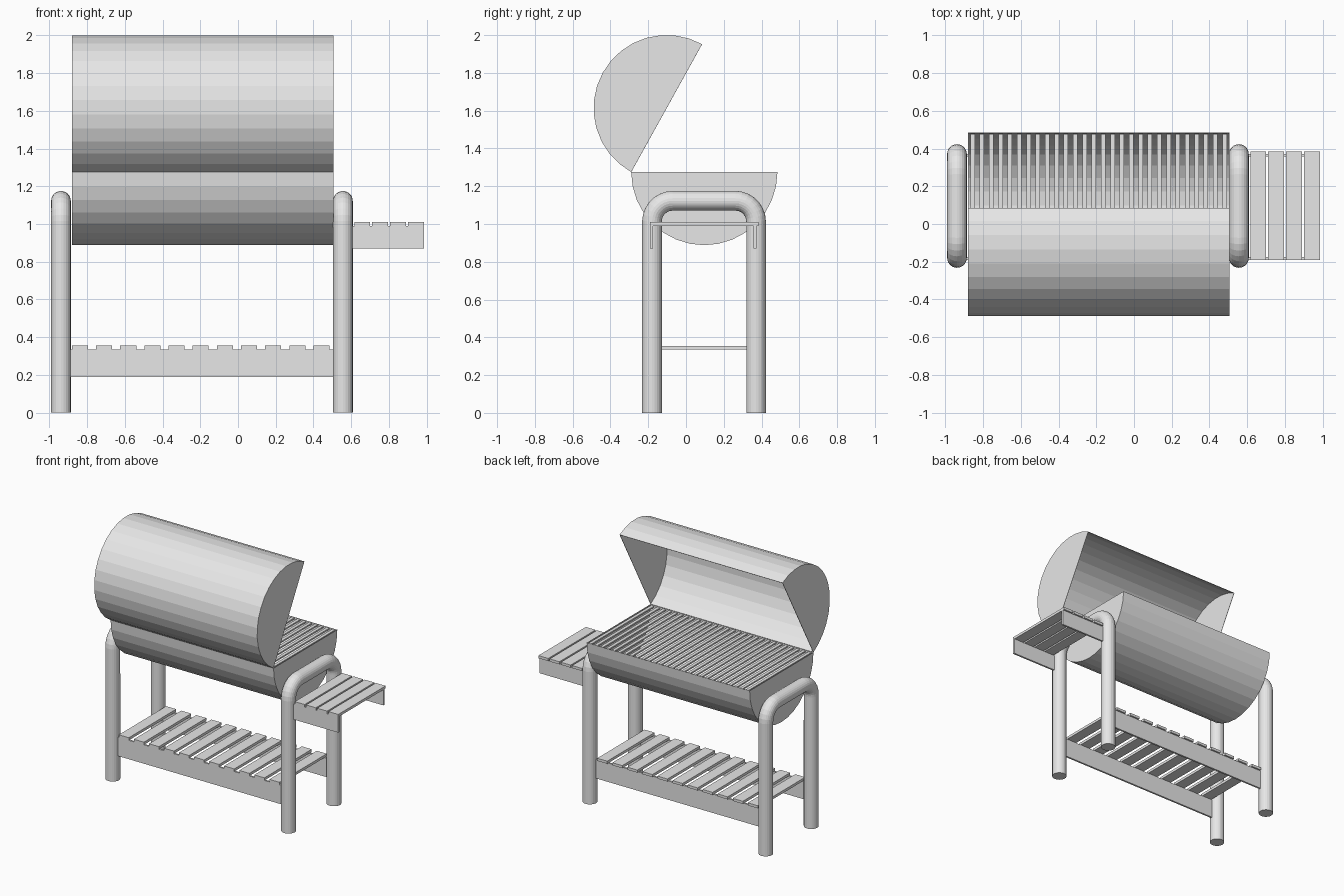
import bpy, bmesh
from math import sin, cos, pi, radians
from mathutils import Vector

cube = bpy.data.objects.get("Cube")
if cube:
    bpy.data.objects.remove(cube)

GREY = (0.8, 0.8, 0.8, 1)
metal = bpy.data.materials.new("light_grey")
metal.use_nodes = True
metal.diffuse_color = GREY
metal.node_tree.nodes["Principled BSDF"].inputs["Base Color"].default_value = GREY


def add_object(name, data):
    obj = bpy.data.objects.new(name, data)
    data.materials.append(metal)
    bpy.context.scene.collection.objects.link(obj)
    return obj


def mesh_object(name, bm):
    bmesh.ops.recalc_face_normals(bm, faces=bm.faces)
    mesh = bpy.data.meshes.new(name)
    bm.to_mesh(mesh)
    bm.free()
    return add_object(name, mesh)


def box(bm, x, y, z):
    corners = bmesh.ops.create_cube(bm, size=1)["verts"]
    for v in corners:
        v.co = Vector([a + (b - a) * (c + 0.5) for (a, b), c in zip((x, y, z), v.co)])


LEFT, RIGHT = -0.88, 0.505      # ends of the barrel
RADIUS, RIM = 0.387, 1.275
BOWL_Y = 0.097


def half_barrel(name, y, z, start):
    """Hollow half cylinder along x, open on its flat side."""
    bm = bmesh.new()
    angles = [start + pi * i / 16 for i in range(17)]
    ends = [[bm.verts.new((x, y + RADIUS * cos(a), z + RADIUS * sin(a))) for a in angles]
            for x in (LEFT, RIGHT)]
    for i in range(16):
        bm.faces.new((ends[0][i], ends[0][i + 1], ends[1][i + 1], ends[1][i]))
    for ring in ends:
        bm.faces.new(ring)
    obj = mesh_object(name, bm)
    shell = obj.modifiers.new("thin_wall", "SOLIDIFY")
    shell.thickness = 0.004
    # Wall grows towards the axis whichever way the normals settled
    face = obj.data.polygons[8]
    outward = face.normal.dot(face.center - Vector((0, y, z))) > 0
    shell.offset = -1 if outward else 1
    return obj


# Bowl, and lid swung open about the front rim
half_barrel("bowl", BOWL_Y, RIM, pi)
swing = radians(61)
hinge_y = BOWL_Y - RADIUS
half_barrel("lid", hinge_y + RADIUS * cos(swing), RIM + RADIUS * sin(swing), swing)

# Cooking grate
bm = bmesh.new()
bars = 28
step = (RIGHT - LEFT) / bars
for i in range(bars):
    x = LEFT + step * (i + 0.5)
    box(bm, (x - 0.012, x + 0.012), (BOWL_Y - 0.38, BOWL_Y + 0.38), (RIM - 0.012, RIM - 0.001))
mesh_object("cooking_grate", bm)

# Bent tube legs
TUBE, BEND, TOP = 0.052, 0.11, 1.123
FRONT, BACK = -0.18, 0.371
for name, x in (("right_leg_frame", -0.938), ("left_leg_frame", 0.556)):
    path = [(FRONT, 0)]
    for cy, start in ((FRONT + BEND, pi), (BACK - BEND, pi / 2)):
        for i in range(8):
            a = start - pi / 2 * i / 7
            path.append((cy + BEND * cos(a), TOP - BEND + BEND * sin(a)))
    path.append((BACK, 0))
    curve = bpy.data.curves.new(name, "CURVE")
    curve.dimensions = "3D"
    curve.bevel_depth = TUBE
    curve.bevel_resolution = 10
    curve.use_fill_caps = True
    spline = curve.splines.new("POLY")
    spline.points.add(len(path) - 1)
    for point, (y, z) in zip(spline.points, path):
        point.co = (x, y, z, 1)
    spline.use_smooth = False
    add_object(name, curve)


def slatted_shelf(name, rail_x, rail_bottom, top, first, pitch, count, width):
    """Cross slats resting on a front and a back rail."""
    bm = bmesh.new()
    for i in range(count):
        x = first + pitch * i
        box(bm, (x, x + width), (-0.19, 0.385), (top - 0.02, top))
    mesh_object(name + "_slats", bm)
    bm = bmesh.new()
    for y in (-0.19, 0.358):
        box(bm, rail_x, (y, y + 0.014), (rail_bottom, top - 0.02))
    mesh_object(name + "_rails", bm)


slatted_shelf("lower_shelf", (-0.92, 0.54), 0.19, 0.355, -0.88, 0.128, 11, 0.085)
slatted_shelf("side_shelf", (0.56, 0.985), 0.87, 1.01, 0.616, 0.0953, 4, 0.083)
